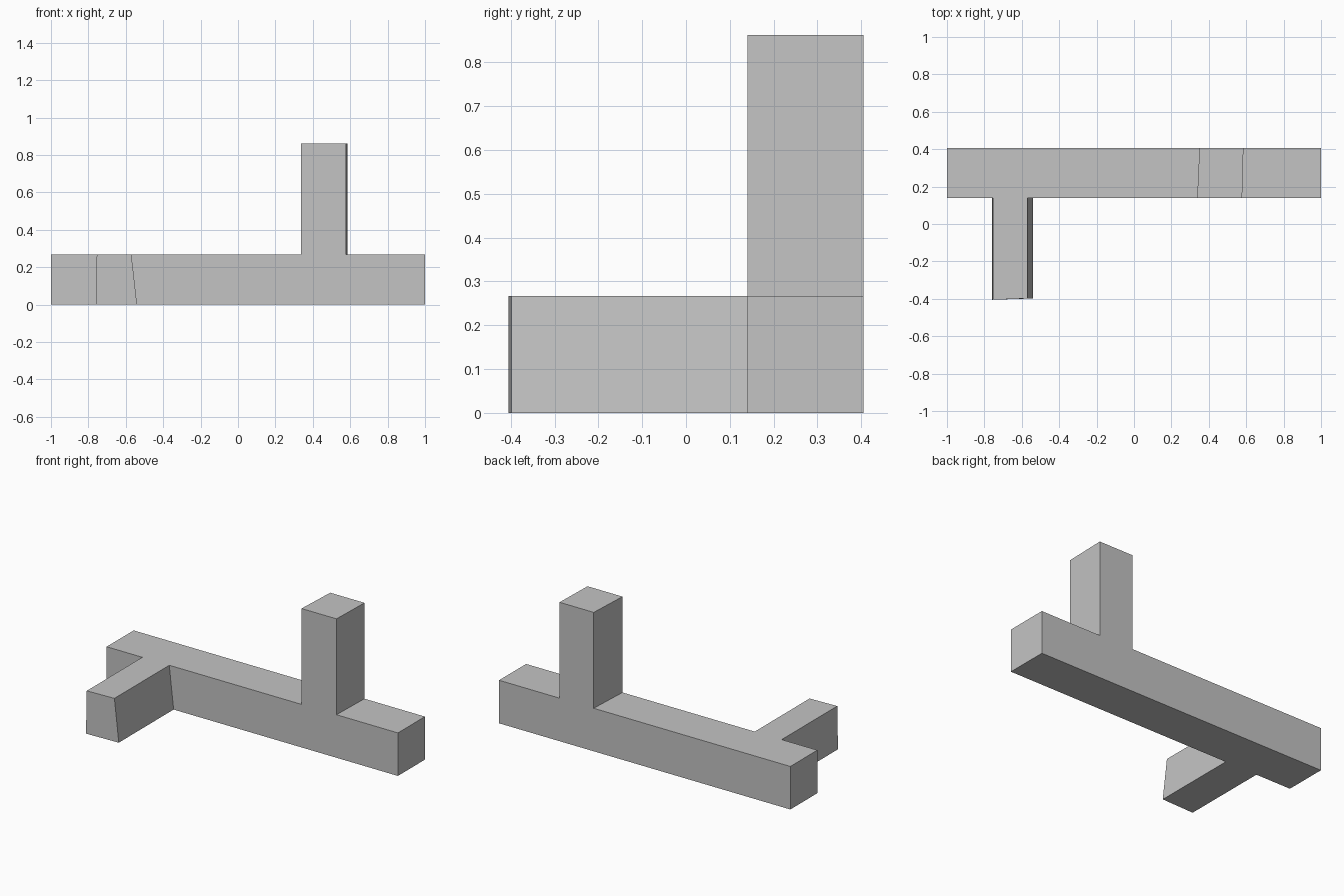
import bpy
import bmesh

cube = bpy.data.objects.get("Cube")
if cube:
    bpy.data.objects.remove(cube, do_unlink=True)

FRONT, BACK, TIP = 0.14, 0.405, -0.405
BEAM_TOP, POST_TOP = 0.267, 0.862

# One flat grey for the whole body
grey = bpy.data.materials.new("plain grey")
grey.use_nodes = True
color = (0.55, 0.55, 0.55, 1.0)
grey.diffuse_color = color
grey.node_tree.nodes["Principled BSDF"].inputs["Base Color"].default_value = color

bm = bmesh.new()


def point(x, z):
    return bm.verts.new((x, FRONT, z))


# Front profile: beam end, arm root, then the long beam with its post
end_low, end_high = point(-1, 0), point(-1, BEAM_TOP)
arm = [point(-0.76, 0), point(-0.54, 0),
       point(-0.57, BEAM_TOP), point(-0.755, BEAM_TOP)]
post = [point(0.578, BEAM_TOP), point(0.578, POST_TOP),
        point(0.338, POST_TOP), point(0.338, BEAM_TOP)]
far = [point(1, 0), point(1, BEAM_TOP)]
bm.faces.new([end_low, arm[0], arm[3], end_high])
bm.faces.new(arm)
bm.faces.new([arm[1], *far, *post, arm[2]])

# Beam and post: pull the profile to the back, skewing the post slightly
geom = bmesh.ops.extrude_face_region(bm, geom=bm.faces[:])["geom"]
for v in [g for g in geom if isinstance(g, bmesh.types.BMVert)]:
    v.co.y = BACK
    if 0.3 < v.co.x < 0.4:
        v.co.x = 0.35
    elif 0.5 < v.co.x < 0.6:
        v.co.x = 0.585

# Arm: push its root face forward
root = [f for f in bm.faces
        if all(abs(v.co.y - FRONT) < 0.001 and -0.8 < v.co.x < -0.5 for v in f.verts)]
geom = bmesh.ops.extrude_face_region(bm, geom=root)["geom"]
for v in [g for g in geom if isinstance(g, bmesh.types.BMVert)]:
    v.co.y = TIP if v.co.x < -0.65 else TIP + 0.007

# Merge flat neighbouring faces and finish
bmesh.ops.dissolve_limit(bm, angle_limit=0.005, verts=bm.verts[:], edges=bm.edges[:])
bmesh.ops.recalc_face_normals(bm, faces=bm.faces[:])
mesh = bpy.data.meshes.new("beam_with_post_and_arm")
bm.to_mesh(mesh)
bm.free()
mesh.materials.append(grey)
body = bpy.data.objects.new("beam_with_post_and_arm", mesh)
bpy.context.collection.objects.link(body)
